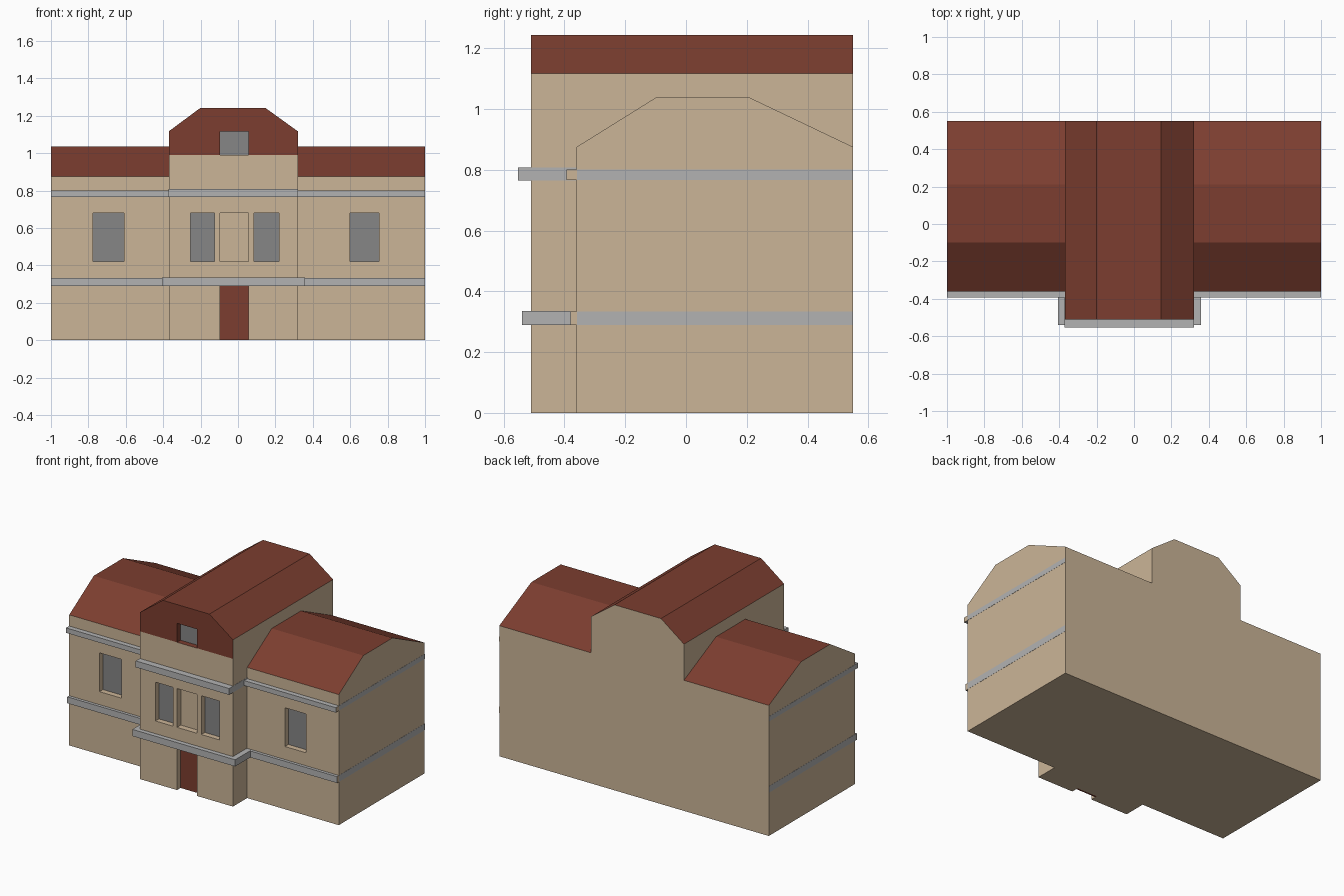
import bpy, bmesh
from mathutils import Vector

if "Cube" in bpy.data.objects:
    bpy.data.objects.remove(bpy.data.objects["Cube"])


def material(name, r, g, b):
    m = bpy.data.materials.new(name)
    m.diffuse_color = (r, g, b, 1)
    m.use_nodes = True
    m.node_tree.nodes["Principled BSDF"].inputs["Base Color"].default_value = m.diffuse_color
    return m


WALL = material("wall_beige", 0.60, 0.46, 0.31)
ROOF = material("roof_red", 0.20, 0.048, 0.029)
TRIM = material("trim_grey", 0.45, 0.45, 0.45)
GLASS = material("glass_grey", 0.24, 0.24, 0.24)


def finish(name, bm, *mats):
    bmesh.ops.recalc_face_normals(bm, faces=bm.faces)
    me = bpy.data.meshes.new(name)
    bm.to_mesh(me)
    bm.free()
    for m in mats:
        me.materials.append(m)
    ob = bpy.data.objects.new(name, me)
    bpy.context.collection.objects.link(ob)
    return ob


def box(name, x, y, z, *mats):
    bm = bmesh.new()
    bmesh.ops.create_cube(bm, size=1)
    for v in bm.verts:
        v.co = Vector([(r[0] + r[1]) / 2 + c * (r[1] - r[0])
                       for c, r in zip(v.co, (x, y, z))])
    return finish(name, bm, *mats)


def prism(name, points, extrude):
    bm = bmesh.new()
    face = bm.faces.new([bm.verts.new(p) for p in points])
    out = bmesh.ops.extrude_face_region(bm, geom=[face])
    bmesh.ops.translate(bm, vec=extrude,
                        verts=[g for g in out["geom"] if isinstance(g, bmesh.types.BMVert)])
    # the starting cap is kept or rebuilt so that the solid stays closed
    holes = [e for e in bm.edges if e.is_boundary]
    if holes:
        bmesh.ops.holes_fill(bm, edges=holes)
    return finish(name, bm, WALL, ROOF)


def recess(wall, name, x, z, front, mat, depth=0.04):
    """Cut an opening into the wall and set a pane at its back."""
    low = z[0] if z[0] > 0 else -0.05
    cutter = box("cutter", x, (front - 0.1, front + depth), (low, z[1]), WALL)
    cutter.hide_render = True
    mod = wall.modifiers.new("opening", 'BOOLEAN')
    mod.operation, mod.solver, mod.object = 'DIFFERENCE', 'EXACT', cutter
    bpy.context.view_layer.update()
    dg = bpy.context.evaluated_depsgraph_get()
    me = bpy.data.meshes.new_from_object(wall.evaluated_get(dg))
    wall.modifiers.clear()
    wall.data = me
    bpy.data.objects.remove(cutter)
    if mat:
        box(name, x, (front + depth - 0.003, front + depth + 0.01), z, mat)


def paint_roof(ob, red_gable=None):
    """Red on the sloping tops, and on the front gable above a given height."""
    bm = bmesh.new()
    bm.from_mesh(ob.data)
    if red_gable:
        bmesh.ops.bisect_plane(bm, geom=bm.verts[:] + bm.edges[:] + bm.faces[:],
                               plane_co=(0, 0, red_gable), plane_no=(0, 0, 1))
    bm.normal_update()
    for f in bm.faces:
        c = f.calc_center_median()
        top = f.normal.z > 0.1 and c.z > 0.85
        gable = red_gable and c.z > red_gable - 0.001 and c.y < -0.4
        f.material_index = 1 if top or gable else 0
    bm.to_mesh(ob.data)
    bm.free()


# Long main body with the cross roof
wings = prism("wings", [(-0.999, y, z) for y, z in
              [(-0.36, 0), (-0.36, 0.875), (-0.10, 1.037), (0.21, 1.037),
               (0.55, 0.875), (0.55, 0)]], (1.998, 0, 0))
# Taller central block with its own roof running front to back
centre = prism("central_block", [(x, -0.51, z) for x, z in
               [(-0.37, 0), (-0.37, 1.117), (-0.20, 1.243), (0.145, 1.243),
                (0.32, 1.117), (0.32, 0)]], (0, 1.06, 0))

# Windows and door
WIN = (0.42, 0.68)
recess(wings, "left_window", (-0.775, -0.61), WIN, -0.36, GLASS)
recess(wings, "right_window", (0.60, 0.755), WIN, -0.36, GLASS)
recess(centre, "centre_left_window", (-0.255, -0.125), WIN, -0.51, GLASS)
recess(centre, "blind_window", (-0.095, 0.055), WIN, -0.51, None)
recess(centre, "centre_right_window", (0.085, 0.22), WIN, -0.51, GLASS)
recess(centre, "attic_window", (-0.095, 0.055), (0.99, 1.117), -0.51, GLASS)
recess(centre, "front_door", (-0.095, 0.055), (0, 0.29), -0.51, ROOF)
paint_roof(wings)
paint_roof(centre, 0.99)

# Wing bands: projecting ledge in front, flush stripe along the end walls
for level, z, front in (("lower", (0.29, 0.333), -0.38), ("upper", (0.767, 0.80), -0.393)):
    box(level + "_wing_stripe", (-1, 1), (-0.359, 0.549), z, TRIM)
    ledge = box(level + "_wing_ledge", (-1, 1), (front, -0.359), z, TRIM, WALL)
    for p in ledge.data.polygons:
        if p.normal.x > 0.9:
            p.material_index = 1

# Central bands: the lower one wraps round the corners
box("lower_centre_ledge", (-0.405, 0.357), (-0.54, -0.38), (0.29, 0.335), TRIM)
box("upper_centre_ledge", (-0.371, 0.321), (-0.553, -0.36), (0.765, 0.808), TRIM)
